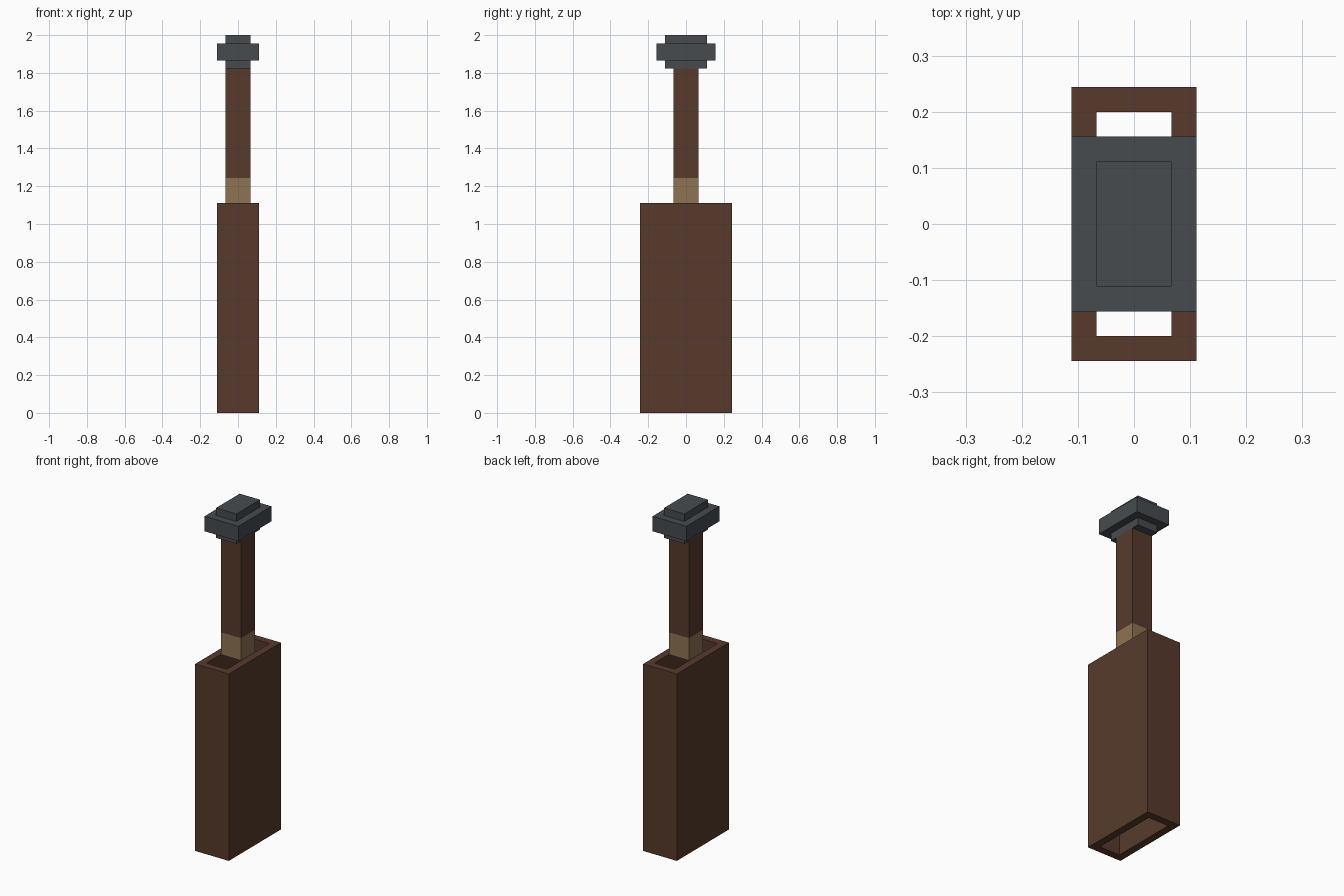
import bpy
import bmesh

cube = bpy.data.objects.get("Cube")
if cube:
    bpy.data.objects.remove(cube, do_unlink=True)

U = 2 / 45  # one block unit


def material(name, rgb):
    mat = bpy.data.materials.new(name)
    mat.use_nodes = True
    mat.diffuse_color = (*rgb, 1)
    mat.node_tree.nodes["Principled BSDF"].inputs["Base Color"].default_value = (*rgb, 1)
    return mat


def finish(name, bm, mat):
    bmesh.ops.recalc_face_normals(bm, faces=bm.faces)
    mesh = bpy.data.meshes.new(name)
    bm.to_mesh(mesh)
    bm.free()
    mesh.materials.append(mat)
    obj = bpy.data.objects.new(name, mesh)
    bpy.context.collection.objects.link(obj)
    return obj


def rectangle(bm, hx, hy, z):
    corners = ((-hx, -hy), (hx, -hy), (hx, hy), (-hx, hy))
    return [bm.verts.new((x * U, y * U, z * U)) for x, y in corners]


def bridge(bm, loop_a, loop_b):
    for i in range(4):
        j = (i + 1) % 4
        bm.faces.new((loop_a[i], loop_a[j], loop_b[j], loop_b[i]))


def box(name, hx, hy, bottom, top, mat):
    bm = bmesh.new()
    low, high = rectangle(bm, hx, hy, bottom), rectangle(bm, hx, hy, top)
    bridge(bm, low, high)
    bm.faces.new(low)
    bm.faces.new(high)
    return finish(name, bm, mat)


def tube(name, outer, inner, bottom, top, mat):
    bm = bmesh.new()
    loops = [rectangle(bm, *outer, bottom), rectangle(bm, *outer, top),
             rectangle(bm, *inner, top), rectangle(bm, *inner, bottom)]
    for i in range(4):
        bridge(bm, loops[i], loops[(i + 1) % 4])
    return finish(name, bm, mat)


brown = material("dark brown leather", (0.095, 0.042, 0.025))
tan = material("tan wood", (0.270, 0.171, 0.084))
grey = material("dark grey metal", (0.061, 0.071, 0.078))

# Open-ended sheath
tube("sheath", (2.5, 5.5), (1.5, 4.5), 0, 25, brown)

# Handle: bare wood below, wrapped grip above
box("handle_base", 1.5, 1.5, 25, 28, tan)
box("handle_grip", 1.5, 1.5, 28, 41, brown)

# Stepped pommel
box("pommel_collar", 1.5, 2.5, 41, 42, grey)
box("pommel_block", 2.5, 3.5, 42, 44, grey)
box("pommel_cap", 1.5, 2.5, 44, 45, grey)
